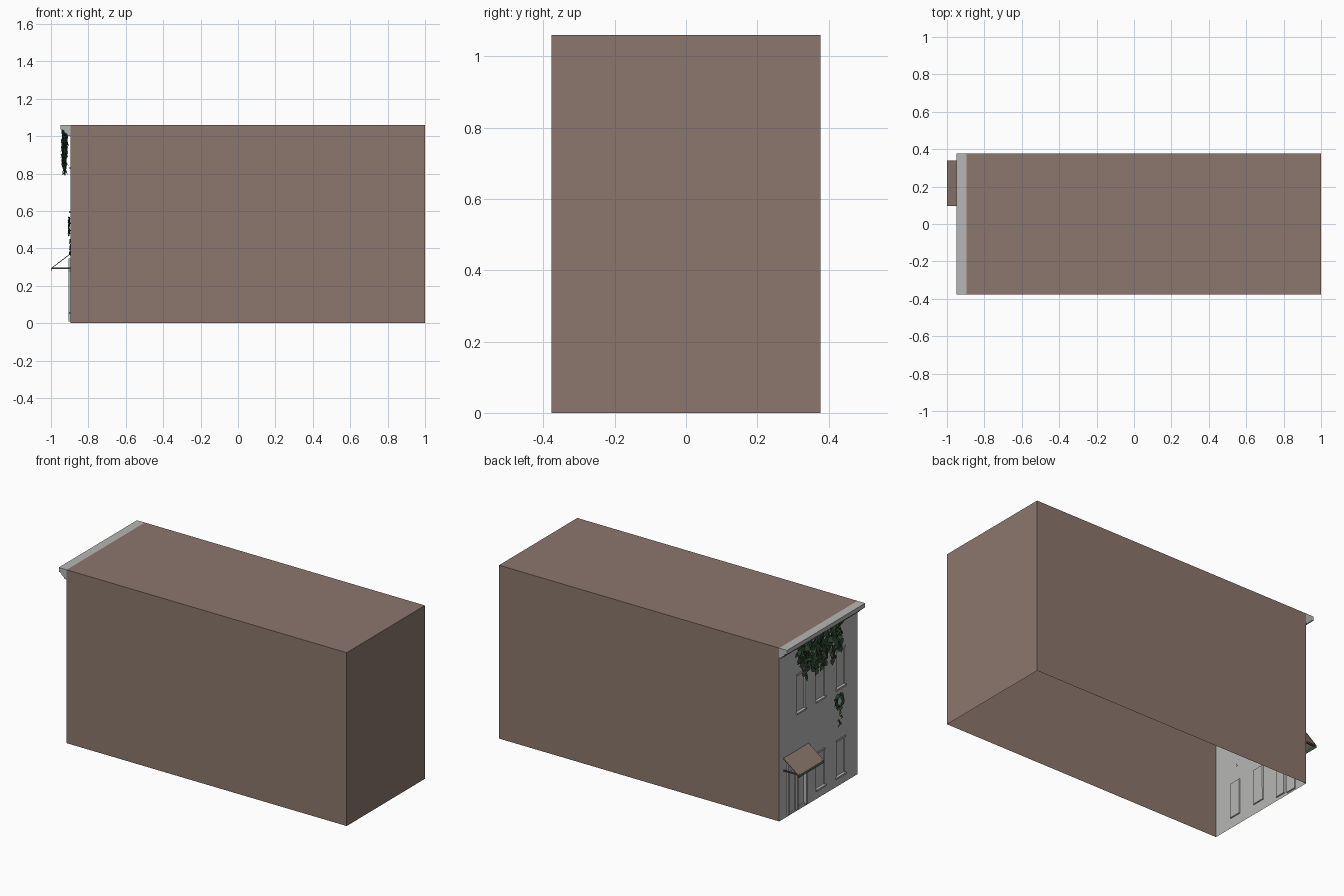
import bpy, bmesh, math, random
from mathutils import Vector, Matrix

if "Cube" in bpy.data.objects:
    bpy.data.objects.remove(bpy.data.objects["Cube"])

random.seed(4)
WALL = -0.895          # x of the street facade
HALF = 0.378           # half width of the house
TOP = 1.06


def material(name, rgb):
    m = bpy.data.materials.new(name)
    m.diffuse_color = (*rgb, 1)
    m.use_nodes = True
    m.node_tree.nodes["Principled BSDF"].inputs["Base Color"].default_value = m.diffuse_color
    return m


BROWN = material("brown_wall", (0.26, 0.184, 0.153))
GREY = material("pale_grey_plaster", (0.47, 0.47, 0.465))
DARK = material("dark_metal", (0.09, 0.07, 0.065))
GREEN = material("awning_green", (0.04, 0.16, 0.07))
LEAF = material("leaf_green", (0.04, 0.085, 0.045))
LEAF2 = material("deep_leaf_green", (0.025, 0.05, 0.03))


def finish(bm, name, *mats):
    me = bpy.data.meshes.new(name)
    bm.to_mesh(me)
    bm.free()
    for m in mats:
        me.materials.append(m)
    ob = bpy.data.objects.new(name, me)
    bpy.context.collection.objects.link(ob)
    return ob


def box(name, x, y, z, mat):
    bm = bmesh.new()
    bmesh.ops.create_cube(bm, size=1)
    for v in bm.verts:
        v.co = [a + (b - a) * (c + 0.5) for (a, b), c in zip((x, y, z), v.co)]
    return finish(bm, name, mat)


def extrude_profile(name, pts, y0, y1, mat):
    """Closed x-z profile swept along y."""
    bm = bmesh.new()
    f = bm.faces.new([bm.verts.new((x, y0, z)) for x, z in pts])
    r = bmesh.ops.extrude_face_region(bm, geom=[f])
    for v in r["geom"]:
        if isinstance(v, bmesh.types.BMVert):
            v.co.y = y1
    bmesh.ops.recalc_face_normals(bm, faces=bm.faces)
    return finish(bm, name, mat)


# House shell: open underneath and towards the facade
bm = bmesh.new()
bmesh.ops.create_cube(bm, size=1)
for v in bm.verts:
    v.co = (WALL if v.co.x < 0 else 1, HALF * 2 * v.co.y, TOP * (v.co.z + 0.5))
bm.normal_update()
bmesh.ops.delete(bm, geom=[f for f in bm.faces if f.normal.z < -0.5 or f.normal.x < -0.5],
                 context='FACES_ONLY')
finish(bm, "house_shell", BROWN)

# Facade sheet with shallow recessed windows and door
windows = [(0.13, 0.205), (-0.06, 0.02), (-0.255, -0.175)]
rows = [(0.06, 0.275), (0.60, 0.825)]
holes = [(y, z) for y in windows for z in rows if not (y[0] > 0.1 and z[0] < 0.3)]
holes.append(((0.13, 0.20), (0.02, 0.27)))     # glazed side panel
holes.append(((0.22, 0.29), (0.01, 0.27)))     # door leaf
ys = sorted({-HALF, HALF} | {c for h in holes for c in h[0]})
zs = sorted({0, TOP} | {c for h in holes for c in h[1]})
bm = bmesh.new()
grid = {(y, z): bm.verts.new((WALL, y, z)) for y in ys for z in zs}
for y0, y1 in zip(ys, ys[1:]):
    for z0, z1 in zip(zs, zs[1:]):
        bm.faces.new([grid[y0, z0], grid[y0, z1], grid[y1, z1], grid[y1, z0]])
bm.normal_update()
for (y0, y1), (z0, z1) in holes:
    inner = [f for f in bm.faces if y0 < f.calc_center_median().y < y1
             and z0 < f.calc_center_median().z < z1]
    bmesh.ops.inset_region(bm, faces=inner, thickness=0.003, depth=-0.006)
bmesh.ops.dissolve_limit(bm, angle_limit=0.01, verts=bm.verts, edges=bm.edges)
bmesh.ops.recalc_face_normals(bm, faces=bm.faces)
if sum(f.normal.x * f.calc_area() for f in bm.faces) > 0:
    bmesh.ops.reverse_faces(bm, faces=bm.faces)
finish(bm, "facade", GREY)

# Window sills and lintels
for (y0, y1), (z0, z1) in holes[:5]:
    box("window_sill", (WALL - 0.009, WALL), (y0 - 0.008, y1 + 0.008), (z0 - 0.01, z0), GREY)
    box("window_lintel", (WALL - 0.005, WALL), (y0 - 0.004, y1 + 0.004), (z1, z1 + 0.01), GREY)
# Door posts
for y in (0.125, 0.21, 0.295):
    box("door_post", (WALL - 0.01, WALL), (y - 0.005, y + 0.005), (0.01, 0.285), GREY)
box("door_header", (WALL - 0.01, WALL), (0.12, 0.30), (0.275, 0.345), GREY)

# Stepped cornice along the roof edge
steps = [(WALL, TOP), (-0.948, TOP), (-0.948, 1.035), (-0.932, 1.03), (-0.928, 1.018),
         (-0.915, 1.012), (-0.91, 1.0), (WALL, 1.0)]
extrude_profile("cornice", steps, -HALF, HALF, GREY)

# Awning: sloping cloth, green valance and metal support arms
extrude_profile("awning_cloth", [(-1, 0.294), (-0.897, 0.372), (-0.897, 0.367), (-1, 0.289)],
                0.095, 0.34, BROWN)
box("awning_valance", (-1, -0.996), (0.095, 0.34), (0.279, 0.29), GREEN)
for y in (0.105, 0.33):
    box("awning_arm", (-0.998, WALL), (y - 0.004, y + 0.004), (0.289, 0.297), DARK)


# Foliage: pointed five-sided leaves scattered in hanging strands
def add_leaf(bm, pos, size, tilt):
    shape = [(-0.35, 0.35), (0.35, 0.35), (0.45, -0.1), (0, -0.75), (-0.45, -0.1)]
    rot = (Matrix.Rotation(random.uniform(-tilt, tilt), 3, 'Z')
           @ Matrix.Rotation(random.uniform(-tilt, tilt), 3, 'Y')
           @ Matrix.Rotation(random.uniform(-0.9, 0.9), 3, 'X'))
    vs = [bm.verts.new(Vector(pos) + rot @ Vector((0, -a * size, b * size))) for a, b in shape]
    f = bm.faces.new(vs)
    f.material_index = random.choice((0, 0, 1))


bm = bmesh.new()
for i in range(23):
    y = -0.165 + 0.4 * i / 22
    low = 0.92 if y > 0.2 else 0.84 + 0.04 * math.sin(i * 1.3)
    z = 1.02
    while z > low:
        add_leaf(bm, (random.uniform(-0.938, -0.918), y + random.uniform(-0.012, 0.012), z),
                 random.uniform(0.025, 0.042), 0.5)
        z -= 0.016
finish(bm, "hanging_ivy", LEAF, LEAF2)

bm = bmesh.new()
for i in range(34):    # ring-shaped clump
    a = i * math.tau / 34
    r = random.uniform(0.025, 0.045)
    add_leaf(bm, (WALL - 0.008, -0.195 + r * math.cos(a), 0.52 + r * math.sin(a)), 0.024, 0.5)
for i in range(9):     # loose trailing leaves that pierce the wall
    add_leaf(bm, (WALL - 0.003, -0.205 + random.uniform(-0.02, 0.02), 0.455 - i * 0.011), 0.017, 0.8)
finish(bm, "wall_creeper", LEAF, LEAF2)
